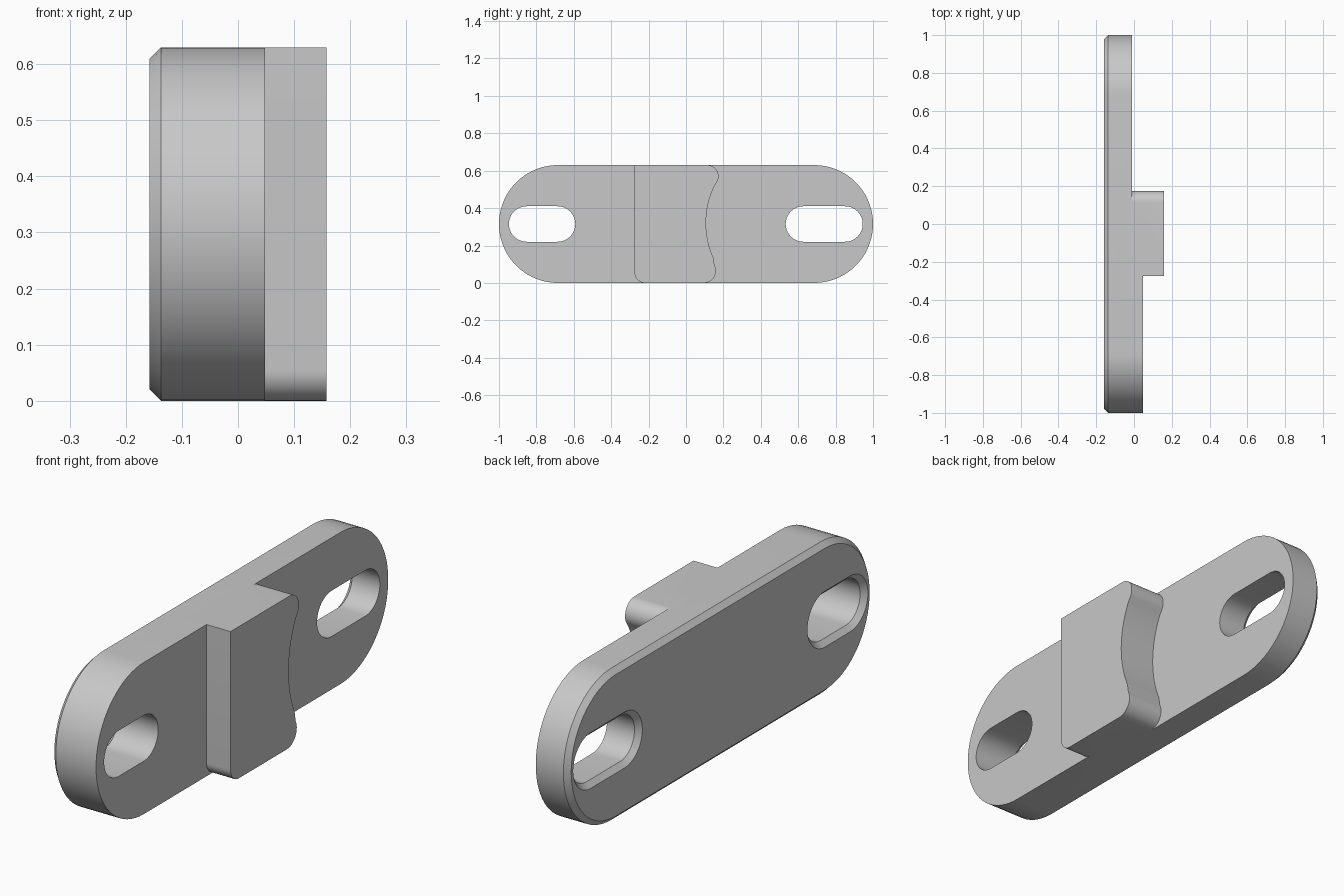
import bpy, bmesh
from math import cos, sin, radians

if "Cube" in bpy.data.objects:
    bpy.data.objects.remove(bpy.data.objects["Cube"], do_unlink=True)

MID = 0.315      # mid height of the plate, also its end radius
BACK, LOW, HIGH, TOP = -0.158, -0.01, 0.048, 0.158
CHAMFER = 0.021

grey = bpy.data.materials.new("plain grey")
grey.use_nodes = True
colour = (0.58, 0.58, 0.58, 1)
grey.diffuse_color = colour
grey.node_tree.nodes["Principled BSDF"].inputs["Base Color"].default_value = colour


def arc(cy, cz, r, start, end, n):
    """Points (y, z) on an arc, angles in degrees."""
    angles = [radians(start + (end - start) * i / n) for i in range(n + 1)]
    return [(cy + r * cos(a), cz + r * sin(a)) for a in angles]


def stadium(y0, y1, r, n=36):
    """Long rounded outline with arc centres at y0 and y1."""
    return arc(y1, MID, r, -90, 90, n) + arc(y0, MID, r, 90, 270, n)


def loft(name, layers):
    """Solid along x from (x, outline) layers with equal point counts."""
    bm = bmesh.new()
    rings = [[bm.verts.new((x, y, z)) for y, z in pts] for x, pts in layers]
    for a, b in zip(rings, rings[1:]):
        for i in range(len(a)):
            j = (i + 1) % len(a)
            bm.faces.new((a[i], a[j], b[j], b[i]))
    bm.faces.new(rings[0])
    bm.faces.new(rings[-1])
    bmesh.ops.recalc_face_normals(bm, faces=bm.faces)
    mesh = bpy.data.meshes.new(name)
    bm.to_mesh(mesh)
    bm.free()
    mesh.materials.append(grey)
    obj = bpy.data.objects.new(name, mesh)
    bpy.context.collection.objects.link(obj)
    return obj


def combine(target, tool, operation):
    """Apply a boolean and discard the tool object."""
    mod = target.modifiers.new(operation, "BOOLEAN")
    mod.operation, mod.object, mod.solver = operation, tool, "EXACT"
    bpy.ops.object.select_all(action="DESELECT")
    target.select_set(True)
    bpy.context.view_layer.objects.active = target
    bpy.ops.object.modifier_apply(modifier=mod.name)
    bpy.data.objects.remove(tool, do_unlink=True)


# Plate with a chamfered back rim
end = 1 - MID
plate = loft("slotted_plate", [
    (BACK, stadium(-end, end, MID - CHAMFER)),
    (BACK + CHAMFER, stadium(-end, end, MID)),
    (HIGH, stadium(-end, end, MID))])

# Thinner rear half
step = [(0, -0.2), (1.2, -0.2), (1.2, 0.9), (0, 0.9)]
combine(plate, loft("step_cutter", [(LOW, step), (0.3, step)]), "DIFFERENCE")

# Raised pad: rounded corners and a hollow rear edge
pad_outline = (
    [(-0.275, 2 * MID)]
    + arc(-0.22, 0.055, 0.055, 180, 270, 10)
    + arc(0.095, 0.065, 0.065, -90, 28, 14)
    + arc(0.567, 0.32, 0.46, 206, 152, 24)[1:-1]
    + arc(0.114, 0.57, 0.06, -28, 90, 14))
combine(plate, loft("pad", [(-0.05, pad_outline), (TOP, pad_outline)]), "UNION")

# Two slots, flared at the back
R = 0.095
for low, high in ((-0.947, -0.592), (0.533, 0.945)):
    y0, y1 = low + R, high - R
    flare = stadium(y0, y1, R + CHAMFER, 20)
    hole = stadium(y0, y1, R, 20)
    wide = stadium(y0, y1, R + 2 * CHAMFER, 20)
    cutter = loft("slot_cutter", [
        (BACK - CHAMFER, wide), (BACK, flare), (BACK + CHAMFER, hole), (0.3, hole)])
    combine(plate, cutter, "DIFFERENCE")

bpy.ops.object.shade_smooth_by_angle(angle=radians(25))
